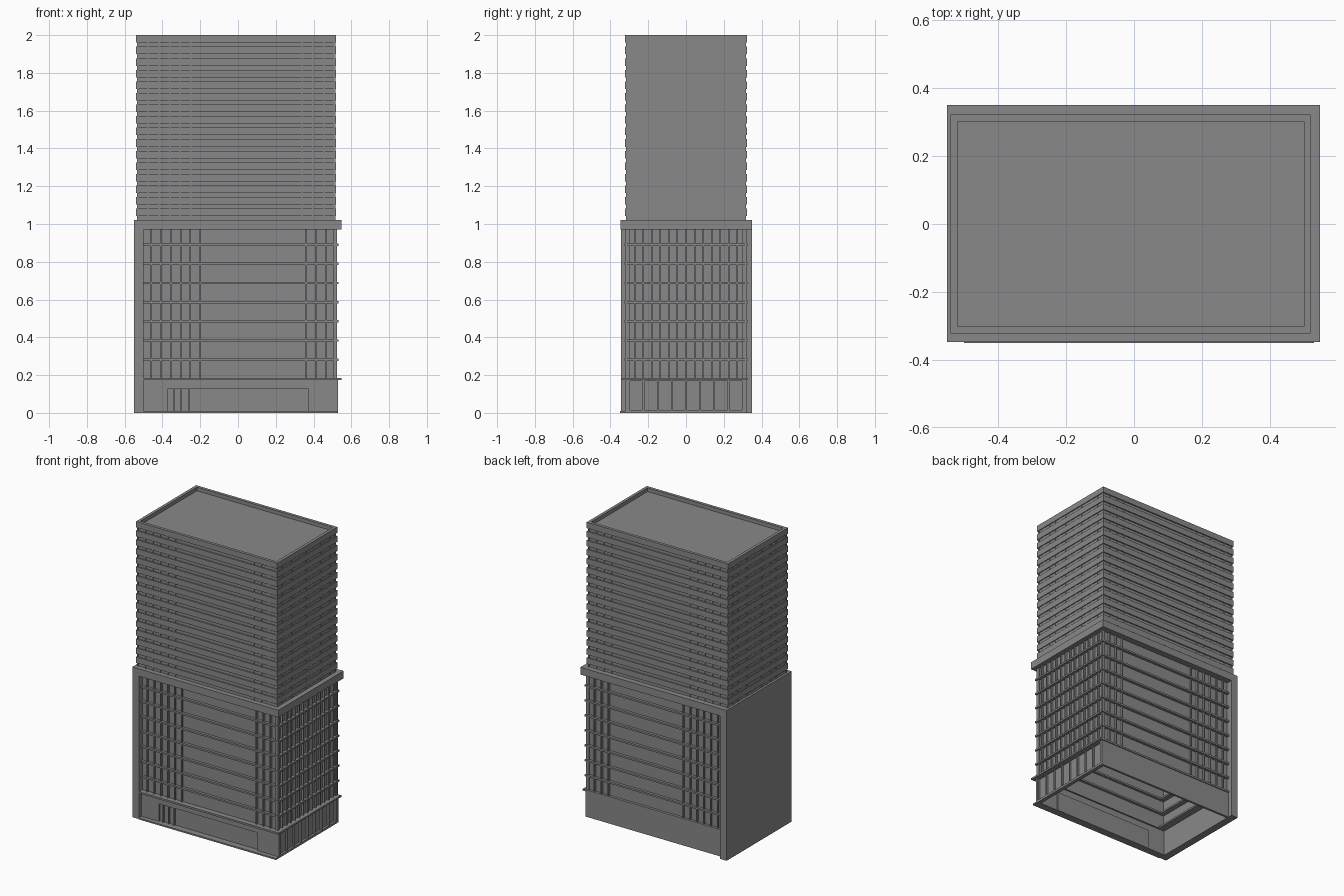
import bpy
import bmesh
from mathutils import Vector

cube = bpy.data.objects.get("Cube")
if cube:
    bpy.data.objects.remove(cube, do_unlink=True)

grey = bpy.data.materials.new("concrete grey")
grey.use_nodes = True
COLOUR = (0.25, 0.25, 0.25, 1)
grey.diffuse_color = COLOUR
grey.node_tree.nodes["Principled BSDF"].inputs["Base Color"].default_value = COLOUR


def box(x0, x1, y0, y1, z0, z1):
    return (x0, x1, y0, y1, z0, z1)


def ring(x0, x1, y0, y1, z0, z1, t):
    """Four walls of thickness t, open above and below."""
    return [box(x0, x1, y0, y0 + t, z0, z1), box(x0, x1, y1 - t, y1, z0, z1),
            box(x0, x0 + t, y0 + t, y1 - t, z0, z1),
            box(x1 - t, x1, y0 + t, y1 - t, z0, z1)]


def part(name, boxes):
    """One flat-shaded object from a list of boxes."""
    bm = bmesh.new()
    for x0, x1, y0, y1, z0, z1 in boxes:
        verts = bmesh.ops.create_cube(bm, size=1)["verts"]
        size = Vector((x1 - x0, y1 - y0, z1 - z0))
        mid = Vector((x0 + x1, y0 + y1, z0 + z1)) / 2
        for v in verts:
            v.co = Vector(a * b for a, b in zip(v.co, size)) + mid
    mesh = bpy.data.meshes.new(name)
    bm.to_mesh(mesh)
    bm.free()
    mesh.materials.append(grey)
    obj = bpy.data.objects.new(name, mesh)
    bpy.context.collection.objects.link(obj)
    return obj


def spread(a, b, n):
    return [a + (b - a) * i / (n - 1) for i in range(n)]


# Blank side wall and the heavy band capping the lower block
WALL = -0.5
part("side_wall", [box(-0.55, WALL, -0.345, 0.35, 0, 0.97)])
part("cap_band", [box(-0.55, 0.547, -0.347, 0.35, 0.97, 1.02)])

# Lower glazing: a hollow shell open underneath
BASE = 0.18
part("lower_glazing", ring(WALL, 0.512, -0.308, 0.308, BASE, 0.97, 0.01))

# Floor ledges wrapped round the lower glazing
ledges = []
for i in range(1, 8):
    z = BASE + i * 0.1015
    ledges += ring(WALL, 0.532, -0.326, 0.326, z - 0.006, z + 0.006, 0.045)
part("floor_ledges", ledges)
part("base_canopy", ring(WALL, 0.547, -0.345, 0.326, BASE - 0.006, BASE + 0.006, 0.05))

# Vertical fins of the lower block: groups on the long sides, all along the end
fins = []
F = 0.004
for x in spread(-0.46, -0.2, 6) + spread(0.36, 0.518, 4):
    for s in (-1, 1):
        a, b = sorted((s * 0.3, s * 0.32))
        fins.append(box(x - F, x + F, a, b, BASE, 0.97))
for y in spread(-0.316, 0.316, 15):
    fins.append(box(0.505, 0.525, y - F, y + F, BASE, 0.97))
part("lower_fins", fins)

# Ground floor: plain back, entrance recess in front, panelled end
DOOR = 0.37
part("base_walls", [
    box(WALL, 0.53, 0.305, 0.32, 0, BASE),
    box(WALL, -DOOR, -0.32, -0.305, 0, BASE),
    box(DOOR, 0.53, -0.32, -0.305, 0, BASE),
    box(-DOOR, DOOR, -0.32, -0.305, 0.13, BASE),
    box(-DOOR, DOOR, -0.306, -0.298, 0, 0.13)])
part("entrance_mullions", [box(x - F, x + F, -0.317, -0.3, 0.01, 0.13)
                           for x in spread(-0.34, -0.26, 3)])
part("end_panel", [box(0.505, 0.515, -0.305, 0.305, 0, BASE)])
part("end_frame", [
    box(0.51, 0.53, -0.305, 0.305, 0, 0.015),
    box(0.51, 0.53, -0.305, 0.305, 0.168, BASE)]
    + [box(0.51, 0.527, y - F, y + F, 0.01, 0.17) for y in spread(-0.3, 0.3, 9)])
part("front_step", [box(WALL, 0.53, -0.35, -0.3, 0, 0.01)])

# Tower core and its stacked bands, the topmost forming the parapet
X0, X1, Y, GAP = -0.54, 0.52, 0.322, 0.012
FLOORS = 16
PITCH = (2 - 1.02) / FLOORS
part("tower_core", [box(X0 + GAP, X1 - GAP, GAP - Y, Y - GAP, 1.02, 1.975)])
bands = []
for i in range(FLOORS):
    top = 2 - i * PITCH
    bands += ring(X0, X1, -Y, Y, top - 0.04, top, 0.02)
part("tower_bands", bands)

# Slim fins between the tower bands
slim = []
D = 0.004
for x in spread(-0.53, -0.25, 6) + spread(0.34, 0.51, 4):
    slim.append(box(x - F, x + F, D - Y, Y - D, 1.02, 1.97))
for y in spread(-0.31, 0.31, 13):
    slim.append(box(X0 + D, X1 - D, y - F, y + F, 1.02, 1.97))
part("tower_fins", slim)
